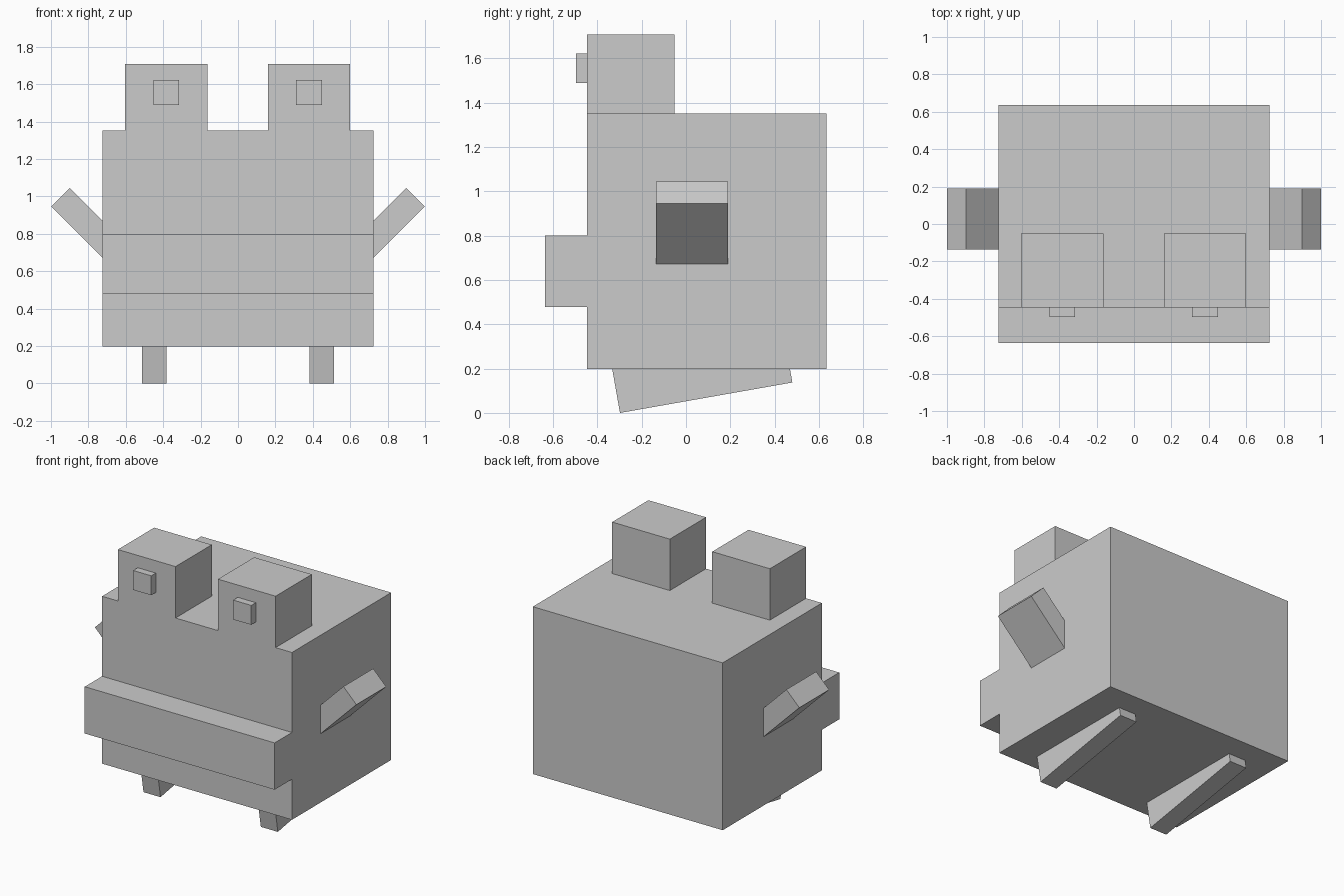
import bpy
from math import radians
from mathutils import Matrix, Vector

cube = bpy.data.objects.get("Cube")
if cube:
    bpy.data.objects.remove(cube, do_unlink=True)

grey = bpy.data.materials.new("plain grey")
grey.use_nodes = True
colour = (0.6, 0.6, 0.6, 1)
grey.diffuse_color = colour
grey.node_tree.nodes["Principled BSDF"].inputs["Base Color"].default_value = colour


def block(name, low, high, turn=None, pivot=(0, 0, 0)):
    """Box between two corners, optionally turned and then moved to a pivot."""
    low, high = Vector(low), Vector(high)
    bpy.ops.mesh.primitive_cube_add(size=1)
    obj = bpy.context.object
    obj.name = obj.data.name = name
    place = Matrix.Translation((low + high) / 2) @ Matrix.Diagonal((*(high - low), 1))
    if turn:
        place = Matrix.Translation(pivot) @ turn @ place
    obj.data.transform(place)
    obj.data.materials.append(grey)
    return obj


# Body and the wide lip across its front
block("body", (-0.725, -0.447, 0.197), (0.725, 0.635, 1.352))
block("mouth", (-0.725, -0.636, 0.477), (0.725, -0.447, 0.8))

for side, s in (("left", 1), ("right", -1)):
    # Raised eyes with small pupils
    eye_x = 0.382 * s - 0.002
    block(side + "_eye", (eye_x - 0.22, -0.447, 1.352), (eye_x + 0.22, -0.052, 1.707))
    block(side + "_pupil", (eye_x - 0.069, -0.497, 1.488), (eye_x + 0.069, -0.447, 1.622))

    # Arms reach outward and up, their inner ends set into the body
    block(side + "_arm", (-0.07, -0.135, -0.46), (0.07, 0.19, 0),
          Matrix.Rotation(radians(45 * s), 4, "Y"), (0.949 * s, 0, 0.995))

    # Feet tilt down toward the front, their tops set into the body
    foot_x = 0.448 * s
    block(side + "_foot", (-0.065, 0, 0), (0.065, 0.79, 0.2),
          Matrix.Rotation(radians(10), 4, "X"), (foot_x, -0.298, 0))
